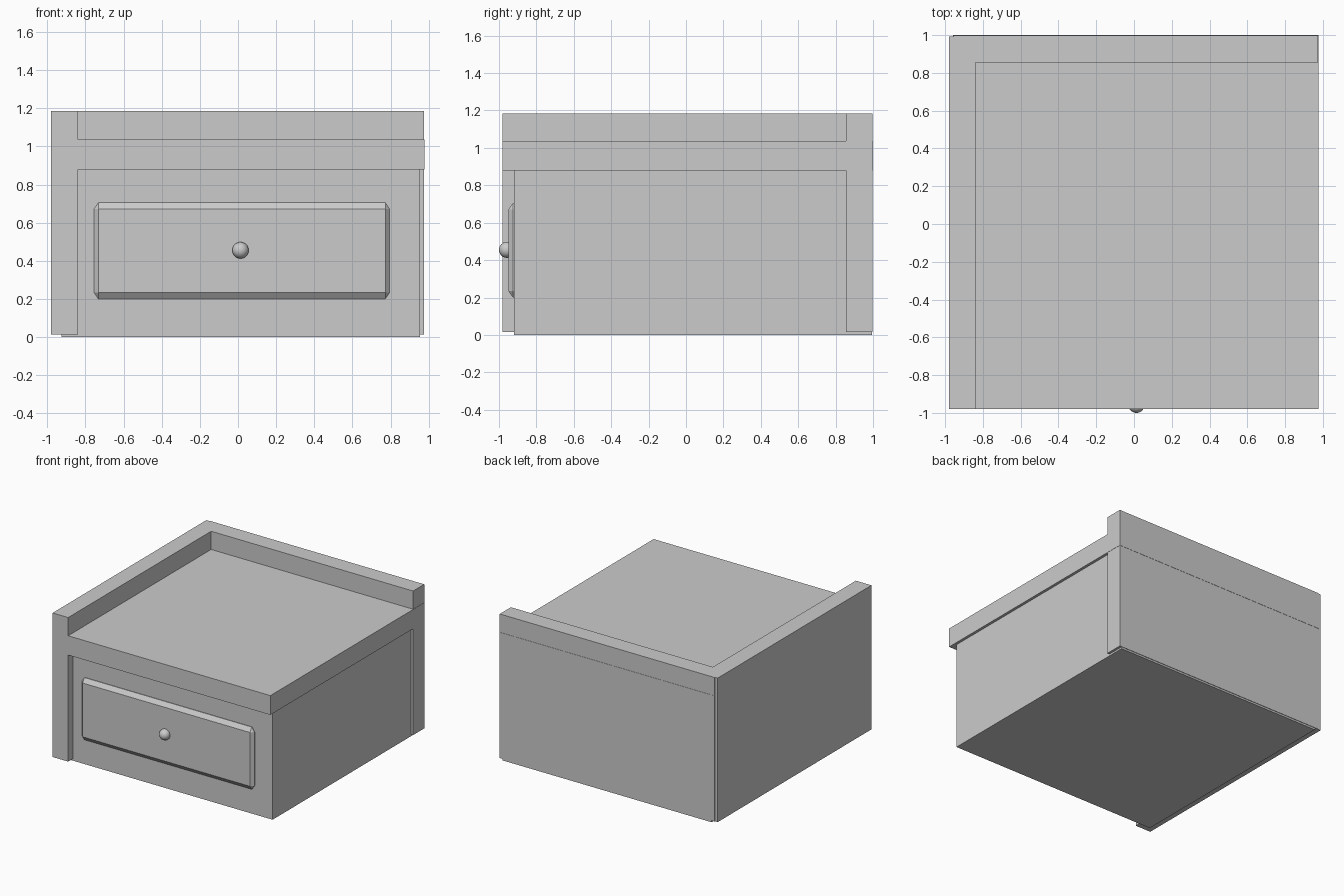
import bpy, bmesh
from itertools import product

if "Cube" in bpy.data.objects:
    bpy.data.objects.remove(bpy.data.objects["Cube"])


def finish(name, bm):
    bmesh.ops.recalc_face_normals(bm, faces=bm.faces)
    mesh = bpy.data.meshes.new(name)
    bm.to_mesh(mesh)
    bm.free()
    obj = bpy.data.objects.new(name, mesh)
    bpy.context.collection.objects.link(obj)
    return obj


def box(name, lo, hi, chamfer=None):
    """Box between two corners; chamfer gives an edge cut per axis."""
    bm = bmesh.new()
    cuts = chamfer or (0, 0, 0)
    for signs in product((-1, 1), repeat=3):
        corner = [lo[i] if signs[i] < 0 else hi[i] for i in range(3)]
        # each corner becomes three points, one on each adjoining face
        keep = range(3) if chamfer else (0,)
        for k in keep:
            bm.verts.new([corner[i] - (signs[i] * cuts[i] if i != k else 0)
                          for i in range(3)])
    bmesh.ops.convex_hull(bm, input=bm.verts[:])
    bmesh.ops.dissolve_limit(bm, angle_limit=0.01, verts=bm.verts[:], edges=bm.edges[:])
    return finish(name, bm)


# Cabinet body
box("cabinet_body", (-0.925, -0.92, 0.0), (0.955, 0.994, 0.90))

# Side and back panels, rising above the top as a lip
box("left_panel", (-0.98, -0.98, 0.015), (-0.84, 0.993, 1.185))
box("back_panel", (-0.955, 0.855, 0.015), (0.975, 0.998, 1.185))

# Top slab
box("top_slab", (-0.958, -0.98, 0.88), (0.977, 1.0, 1.037))

# Raised drawer front with chamfered edges
box("drawer_front", (-0.755, -0.95, 0.20), (0.795, -0.85, 0.705),
    chamfer=(0.023, 0.025, 0.034))

# Round drawer knob
bpy.ops.mesh.primitive_uv_sphere_add(segments=32, ring_count=16, radius=0.043,
                                     location=(0.013, -0.957, 0.455))
knob = bpy.context.object
knob.name = "drawer_knob"
bpy.ops.object.shade_smooth()
